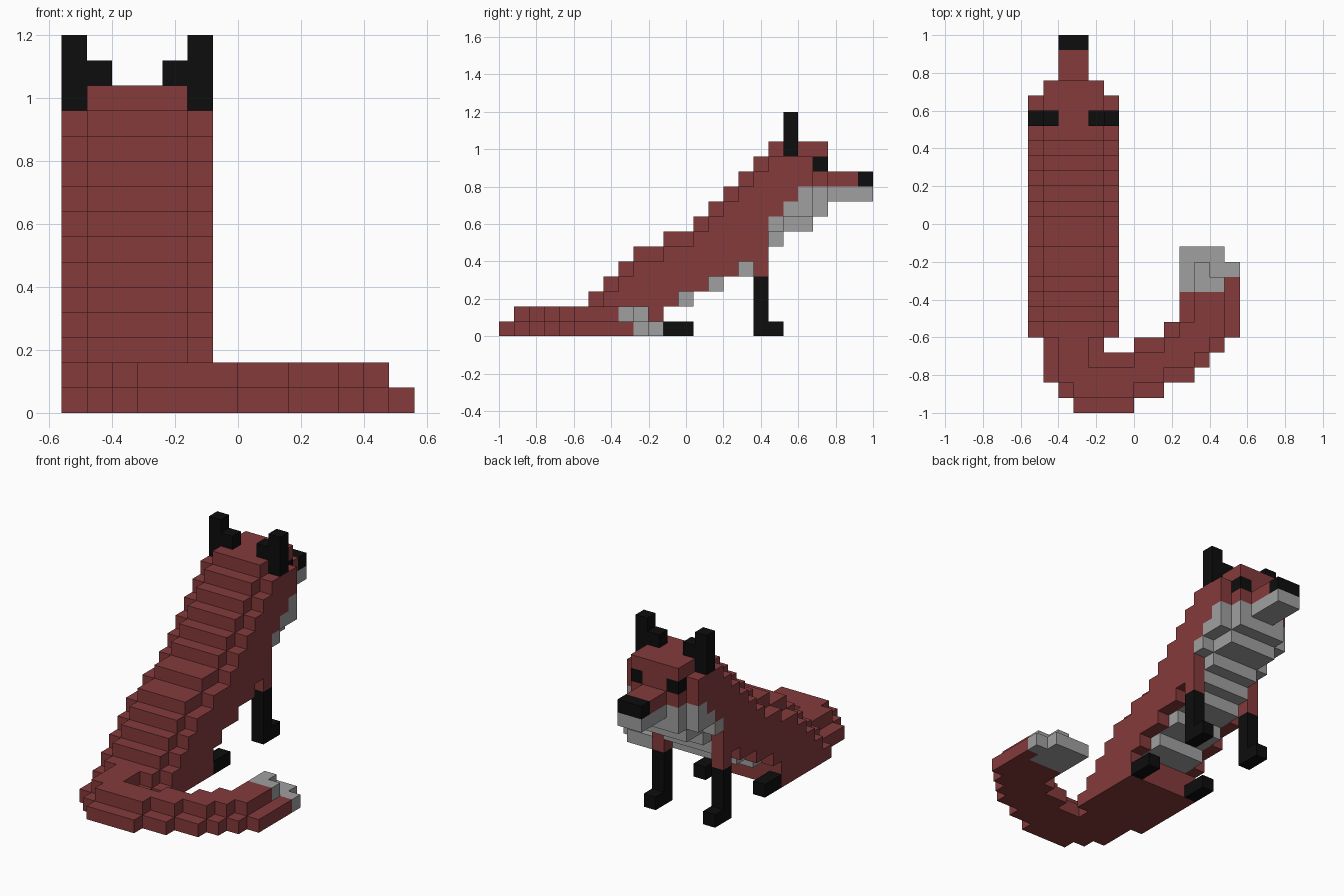
import bpy, bmesh
from mathutils import Vector

cube = bpy.data.objects.get("Cube")
if cube:
    bpy.data.objects.remove(cube, do_unlink=True)

SIZE = 0.08                       # edge of one block
ORIGIN = Vector((-0.56, -1.0, 0.0))


def material(name, rgb):
    m = bpy.data.materials.new(name)
    m.use_nodes = True
    m.diffuse_color = (*rgb, 1)
    bsdf = m.node_tree.nodes["Principled BSDF"]
    bsdf.inputs["Base Color"].default_value = (*rgb, 1)
    bsdf.inputs["Roughness"].default_value = 0.9
    return m


rust = material("rust_red", (0.235, 0.043, 0.045))
grey = material("pale_grey", (0.35, 0.35, 0.35))
black = material("black", (0.004, 0.004, 0.004))

cells = {}                        # block position -> part name
colours = {}                      # part name -> material


def box(part, mat, xs, ys, zs):
    """Fill a box of blocks; each range is (first, end)."""
    colours[part] = mat
    for x in range(*xs):
        for y in range(*ys):
            for z in range(*zs):
                cells[x, y, z] = part


def mirrored(part, mat, x, ys, zs):
    """Fill a one-block-wide box on both sides of the six-block-wide body."""
    box("right_" + part, mat, (x, x + 1), ys, zs)
    box("left_" + part, mat, (5 - x, 6 - x), ys, zs)


# Body layers from the ground up: (back, underside start, end) along y
# for the four middle columns, then the same for the two flank columns
LAYERS = [
    ((5, 11, 11), (5, 11, 11)),
    ((5, 11, 11), (6, 11, 11)),
    ((6, 11, 13), (7, 12, 12)),
    ((7, 13, 15), (8, 14, 14)),
    ((8, 15, 17), (9, 16, 16)),
    ((9, 17, 18), (11, 18, 18)),
    ((11, 18, 19), (13, 18, 18)),
    ((13, 19, 21), (14, 18, 19)),
    ((14, 21, 22), (15, 19, 21)),
    ((15, 21, 22), (16, 20, 21)),
    ((16, 22, 22), (17, 21, 21)),
    ((17, 22, 22), (18, 21, 21)),
    ((18, 22, 22), None),
]
for z, (middle, flank) in enumerate(LAYERS):
    for columns, span in (((1, 5), middle), ((0, 1), flank), ((5, 6), flank)):
        if span:
            back, under, end = span
            box("body", rust, columns, (back, under), (z, z + 1))
            box("chest_and_belly", grey, columns, (under, end), (z, z + 1))
            if z >= 10:
                box("head", rust, columns, (max(back, 18), under), (z, z + 1))

# Muzzle, jaw and nose
box("muzzle", rust, (2, 4), (22, 24), (10, 11))
box("jaw", grey, (2, 4), (22, 25), (9, 10))
box("nose", black, (2, 4), (24, 25), (10, 11))

# Eyes and ears
mirrored("eye", black, 1, (21, 22), (11, 12))
mirrored("ear", black, 0, (19, 20), (12, 15))
mirrored("ear", black, 1, (19, 20), (13, 14))

# Legs and feet
mirrored("front_thigh", rust, 0, (17, 18), (4, 5))
mirrored("front_leg", black, 0, (17, 18), (0, 4))
mirrored("front_leg", black, 0, (18, 19), (0, 1))
mirrored("hind_foot", black, 0, (11, 13), (0, 1))

# Curled tail: (row, first, end) on the ground layer and the narrower top layer
TAIL_LOW = [(0, 3, 7), (1, 2, 9), (2, 1, 11), (3, 1, 12), (4, 1, 5), (4, 7, 13),
            (5, 9, 14), (6, 10, 14), (7, 10, 14), (8, 13, 14)]
TAIL_TOP = [(1, 3, 7), (2, 2, 9), (3, 2, 4), (3, 7, 11), (4, 2, 4), (4, 9, 12),
            (5, 10, 13), (6, 11, 13), (7, 11, 13)]
TIP_LOW = [(8, 10, 13), (9, 10, 14), (10, 10, 13)]
TIP_TOP = [(8, 11, 13), (9, 11, 12)]
for part, mat, z, rows in (("tail", rust, 0, TAIL_LOW), ("tail", rust, 1, TAIL_TOP),
                           ("tail_tip", grey, 0, TIP_LOW), ("tail_tip", grey, 1, TIP_TOP)):
    for y, first, end in rows:
        box(part, mat, (first, end), (y, y + 1), (z, z + 1))

# Turn each part into a mesh of its exposed block faces
AXES = [Vector((1, 0, 0)), Vector((0, 1, 0)), Vector((0, 0, 1))]
for part, mat in colours.items():
    bm = bmesh.new()
    for cell in [c for c, p in cells.items() if p == part]:
        centre = Vector(cell) + Vector((0.5, 0.5, 0.5))
        for a in range(3):
            for sign in (1, -1):
                n = AXES[a] * sign
                if tuple(int(v) for v in Vector(cell) + n) in cells:
                    continue
                u, v = AXES[(a + 1) % 3] / 2, AXES[(a + 2) % 3] / 2 * sign
                mid = centre + n / 2
                corners = (mid - u - v, mid + u - v, mid + u + v, mid - u + v)
                bm.faces.new([bm.verts.new(ORIGIN + c * SIZE) for c in corners])
    bmesh.ops.remove_doubles(bm, verts=bm.verts, dist=0.001)
    mesh = bpy.data.meshes.new(part)
    bm.to_mesh(mesh)
    bm.free()
    mesh.materials.append(mat)
    bpy.context.scene.collection.objects.link(bpy.data.objects.new(part, mesh))
